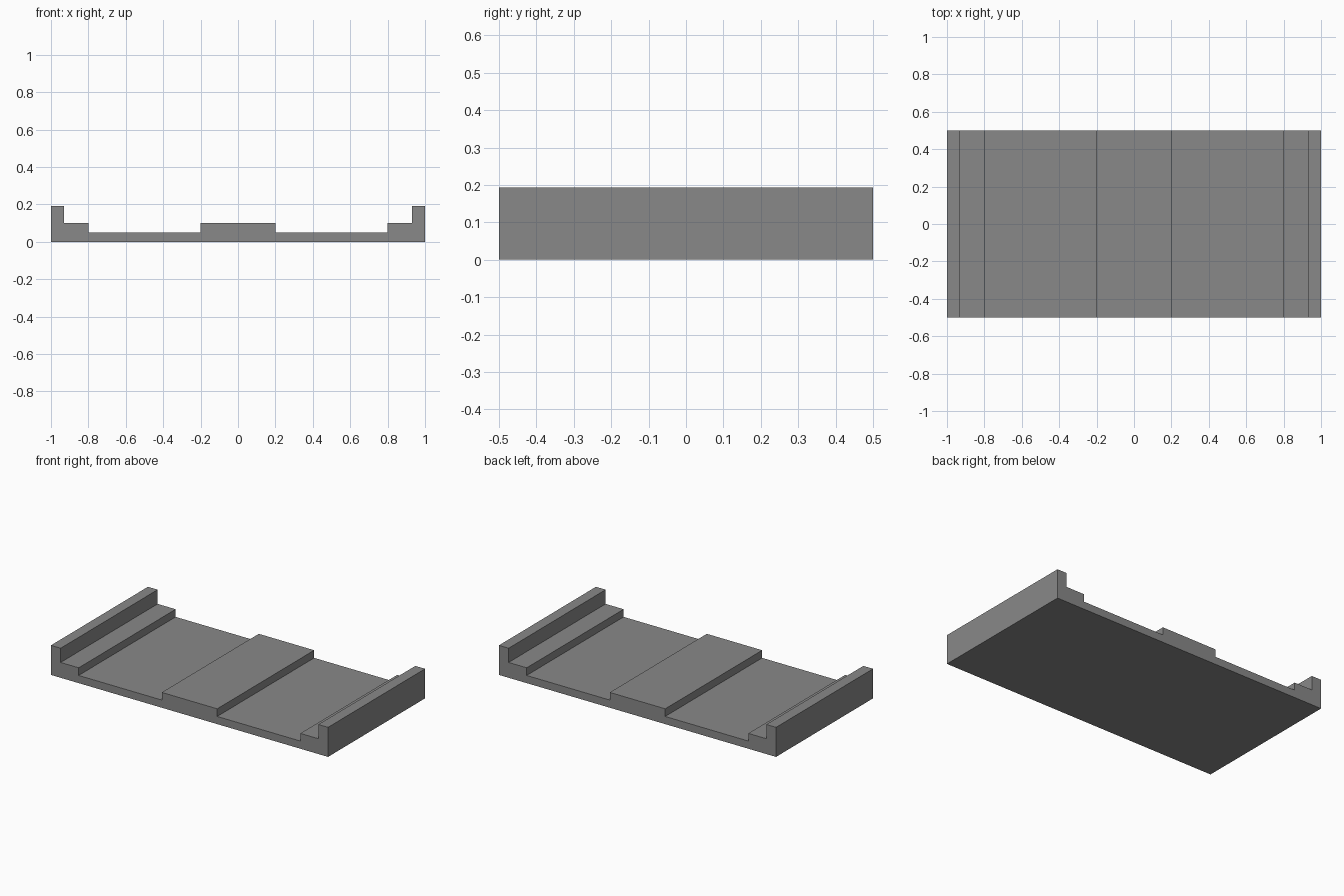
import bpy
import bmesh

cube = bpy.data.objects.get("Cube")
if cube:
    bpy.data.objects.remove(cube, do_unlink=True)

# Single grey finish
grey = bpy.data.materials.new("mid_grey")
grey.use_nodes = True
color = (0.25, 0.25, 0.25, 1)
grey.diffuse_color = color
grey.node_tree.nodes["Principled BSDF"].inputs["Base Color"].default_value = color

DEPTH = 1.0

# Right half of the stepped cross-section, from the centre pad out to the side wall
half = [(0.2, 0.1), (0.2, 0.05), (0.8, 0.05), (0.8, 0.1),
        (0.93, 0.1), (0.93, 0.193), (1, 0.193), (1, 0)]
profile = half + [(-x, z) for x, z in reversed(half)]

# Extrude the mirrored profile from front to back
bm = bmesh.new()
front = bm.faces.new([bm.verts.new((x, -DEPTH / 2, z)) for x, z in profile])
result = bmesh.ops.extrude_face_region(bm, geom=[front], use_keep_orig=True)
moved = [v for v in result["geom"] if isinstance(v, bmesh.types.BMVert)]
bmesh.ops.translate(bm, verts=moved, vec=(0, DEPTH, 0))
bmesh.ops.recalc_face_normals(bm, faces=bm.faces)

mesh = bpy.data.meshes.new("stepped_tray")
bm.to_mesh(mesh)
bm.free()
mesh.materials.append(grey)
tray = bpy.data.objects.new("stepped_tray", mesh)
bpy.context.collection.objects.link(tray)
